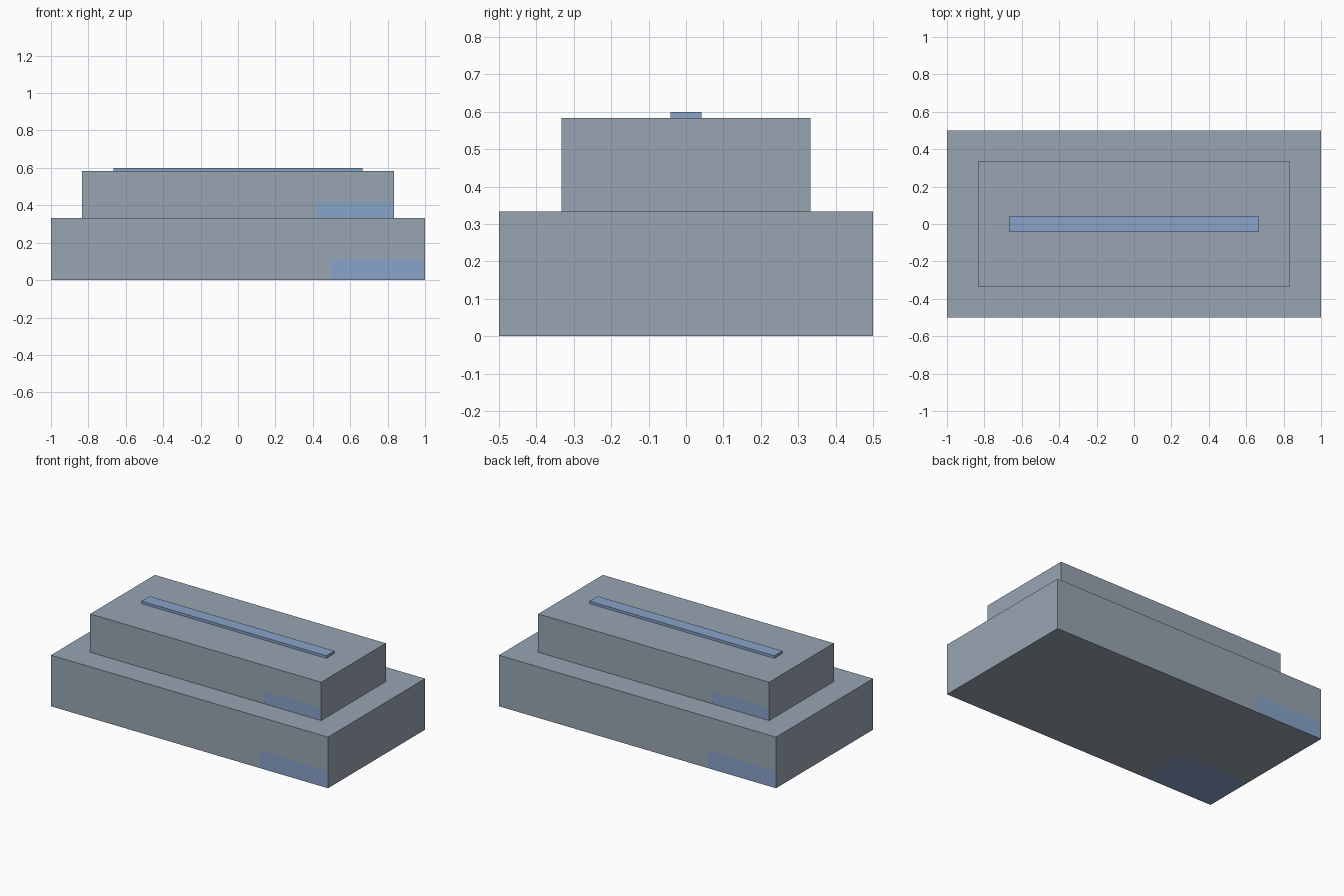
import bpy
import bmesh
from mathutils import Vector

cube = bpy.data.objects.get("Cube")
if cube:
    bpy.data.objects.remove(cube, do_unlink=True)


def srgb(*rgb):
    return tuple(((c / 255 + 0.055) / 1.055) ** 2.4 for c in rgb) + (1.0,)


def make_material(name, colour):
    mat = bpy.data.materials.new(name)
    mat.use_nodes = True
    mat.diffuse_color = colour
    mat.node_tree.nodes["Principled BSDF"].inputs["Base Color"].default_value = colour
    return mat


grey = make_material("slate grey", srgb(152, 165, 178))
blue = make_material("soft blue", srgb(135, 163, 200))


def block(name, size, bottom, materials, corner_patches=False):
    """Box standing at height bottom, with optional painted corner patches."""
    sx, sy, sz = size
    bm = bmesh.new()
    bmesh.ops.create_cube(bm, size=1)
    bmesh.ops.scale(bm, vec=size, verts=bm.verts)
    bmesh.ops.translate(bm, vec=(0, 0, bottom + sz / 2), verts=bm.verts)

    if corner_patches:
        # Cut the patch outlines: a quarter of the length, a third of the rest
        px, py, pz = sx / 4, -sy / 6, bottom + sz / 3
        cuts = [((px, 0, 0), (1, 0, 0)), ((-px, 0, 0), (1, 0, 0)),
                ((0, py, 0), (0, 1, 0)), ((0, 0, pz), (0, 0, 1))]
        for point, normal in cuts:
            bmesh.ops.bisect_plane(bm, geom=bm.verts[:] + bm.edges[:] + bm.faces[:],
                                   plane_co=Vector(point), plane_no=Vector(normal))
        bm.normal_update()
        for face in bm.faces:
            c, n = face.calc_center_median(), face.normal
            front = n.y < -0.5 and c.x > px and c.z < pz
            back = n.y > 0.5 and c.x < -px and c.z < pz
            under = n.z < -0.5 and c.x < -px and c.y < py
            face.material_index = int(front or back or under)

    mesh = bpy.data.meshes.new(name)
    bm.to_mesh(mesh)
    bm.free()
    for mat in materials:
        mesh.materials.append(mat)
    obj = bpy.data.objects.new(name, mesh)
    bpy.context.collection.objects.link(obj)
    return obj


# Stepped body and the thin strip on top
unit = 1 / 6
block("base_block", (12 * unit, 6 * unit, 2 * unit), 0, (grey, blue), True)
block("upper_block", (10 * unit, 4 * unit, 1.5 * unit), 2 * unit, (grey, blue), True)
block("top_strip", (8 * unit, 0.5 * unit, 0.1 * unit), 3.5 * unit, (blue,))
